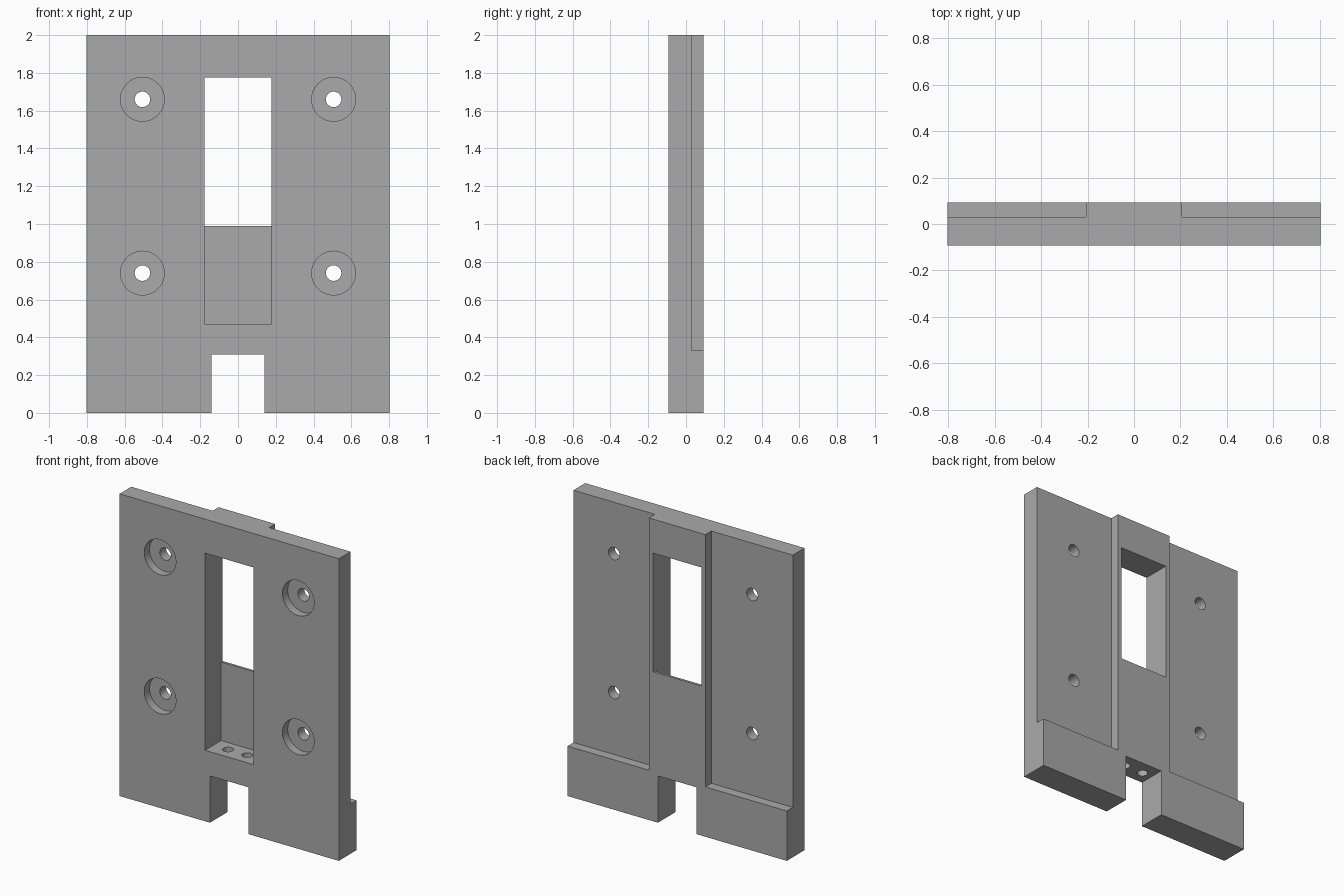
import bpy
import bmesh
from math import pi
from mathutils import Matrix

cube = bpy.data.objects.get("Cube")
if cube:
    bpy.data.objects.remove(cube, do_unlink=True)

HALF_W, HEIGHT = 0.803, 2.0
FRONT, BACK = -0.0925, 0.0925
STEP_Y, STEP_Z, RIB = 0.03, 0.33, 0.207
OVER = 0.1  # how far cutters reach past the surface

grey = bpy.data.materials.new("grey")
grey.use_nodes = True
colour = (0.4, 0.4, 0.4, 1)
grey.diffuse_color = colour
grey.node_tree.nodes["Principled BSDF"].inputs["Base Color"].default_value = colour


def make_object(name, bm):
    mesh = bpy.data.meshes.new(name)
    bm.to_mesh(mesh)
    bm.free()
    mesh.materials.append(grey)
    obj = bpy.data.objects.new(name, mesh)
    bpy.context.collection.objects.link(obj)
    return obj


def box(name, x, y, z):
    """Box spanning the given (low, high) ranges."""
    bm = bmesh.new()
    bmesh.ops.create_cube(bm, size=1)
    for v in bm.verts:
        v.co = [r[0] if c < 0 else r[1] for c, r in zip(v.co, (x, y, z))]
    return make_object(name, bm)


def cylinder(name, radius, centre, length, axis):
    bm = bmesh.new()
    turn = Matrix.Rotation(pi / 2, 4, "X") if axis == "Y" else Matrix()
    bmesh.ops.create_cone(bm, cap_ends=True, segments=48, radius1=radius,
                          radius2=radius, depth=length,
                          matrix=Matrix.Translation(centre) @ turn)
    return make_object(name, bm)


def cut(target, cutter):
    mod = target.modifiers.new(cutter.name, "BOOLEAN")
    mod.operation = "DIFFERENCE"
    mod.solver = "EXACT"
    mod.object = cutter
    bpy.context.view_layer.objects.active = target
    bpy.ops.object.modifier_apply(modifier=mod.name)
    bpy.data.objects.remove(cutter, do_unlink=True)


plate = box("mounting_plate", (-HALF_W, HALF_W), (FRONT, BACK), (0, HEIGHT))

# Shallow back pockets, leaving a central rib and a thick foot
for side, s in (("left", 1), ("right", -1)):
    cut(plate, box(side + "_back_pocket", sorted((s * RIB, s * (HALF_W + OVER))),
                   (STEP_Y, BACK + OVER), (STEP_Z, HEIGHT + OVER)))

# Central window, with a blind recess below it, and the bottom notch
cut(plate, box("recess", (-0.177, 0.177), (FRONT - OVER, 0.076), (0.47, 1.775)))
cut(plate, box("window", (-0.177, 0.177), (0, BACK + OVER), (0.99, 1.775)))
cut(plate, box("notch", (-0.141, 0.141), (FRONT - OVER, BACK + OVER), (-OVER, 0.31)))

# Counterbored screw holes
for x in (-0.506, 0.506):
    for z in (0.74, 1.66):
        cut(plate, cylinder("counterbore", 0.116, (x, FRONT, z), 0.11, "Y"))
        cut(plate, cylinder("screw_hole", 0.041, (x, 0, z), 0.5, "Y"))

# Vertical holes from the recess floor into the notch
for x in (-0.07, 0.07):
    cut(plate, cylinder("cable_hole", 0.033, (x, -0.004, 0.39), 0.3, "Z"))

# Smooth bores, crisp edges
plate.select_set(True)
bpy.context.view_layer.objects.active = plate
bpy.ops.object.shade_smooth_by_angle(angle=pi / 6)
